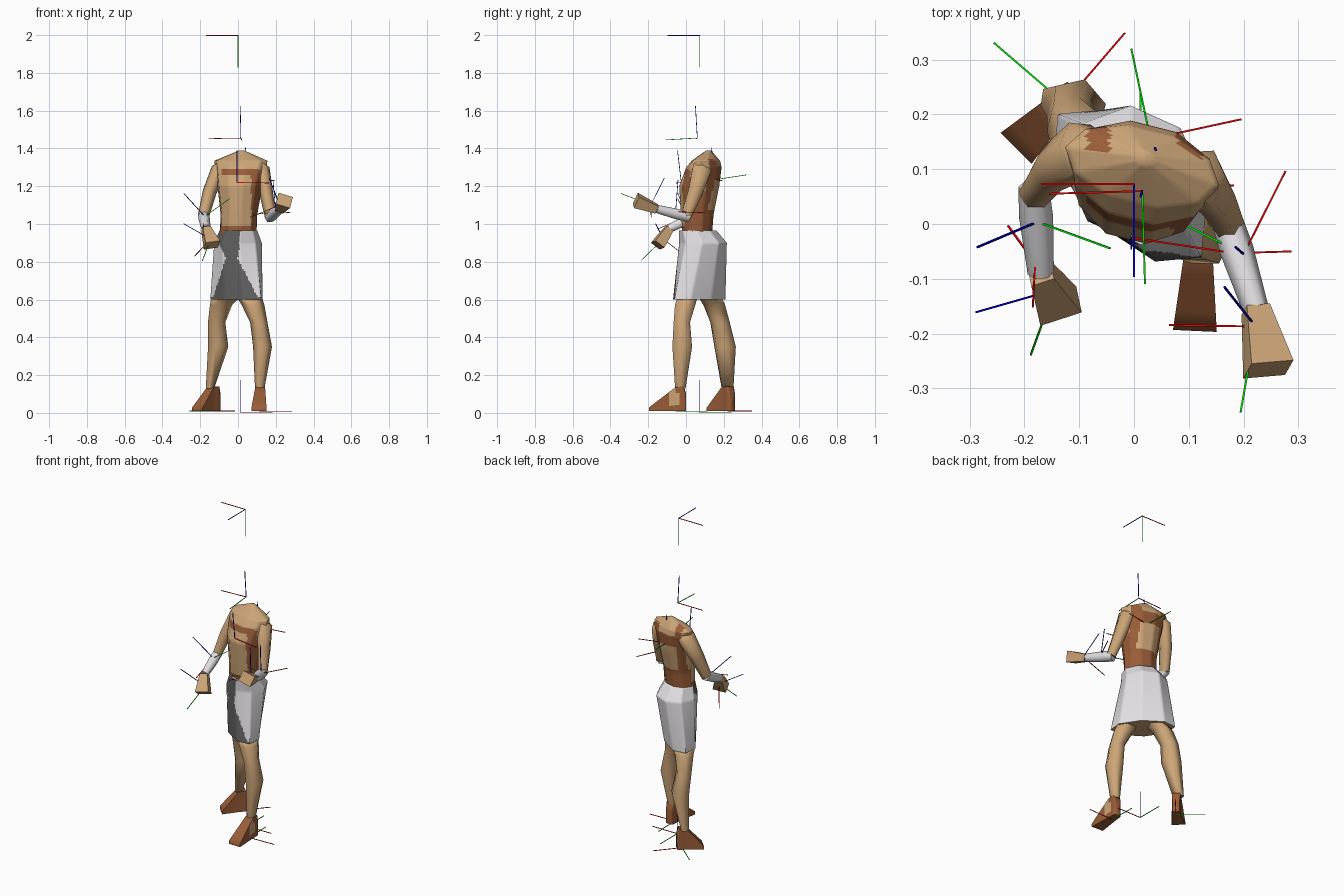
import bpy, bmesh, math
from mathutils import Vector

if "Cube" in bpy.data.objects:
    bpy.data.objects.remove(bpy.data.objects["Cube"])

COLOURS = {
    "tan_skin": (0.60, 0.375, 0.185), "brown": (0.32, 0.11, 0.04),
    "white_cloth": (0.76, 0.74, 0.76), "dark_grey": (0.12, 0.12, 0.12),
    "red": (0.8, 0.0, 0.0), "green": (0.0, 0.8, 0.0), "blue": (0.0, 0.0, 0.8),
}
MATS = []
for cname, c in COLOURS.items():
    m = bpy.data.materials.new(cname)
    m.diffuse_color = (*c, 1)
    m.use_nodes = True
    m.node_tree.nodes["Principled BSDF"].inputs["Base Color"].default_value = m.diffuse_color
    MATS.append(m)
TAN, BROWN, WHITE, GREY, RED, GREEN, BLUE = range(7)


def finish(name, bm, rule, angle=75):
    """Turn a bmesh into an object coloured by a rule(centre, normal)."""
    bmesh.ops.recalc_face_normals(bm, faces=bm.faces)
    bm.normal_update()
    for f in bm.faces:
        f.material_index = rule(f.calc_center_median(), f.normal) if callable(rule) else rule
    me = bpy.data.meshes.new(name)
    bm.to_mesh(me)
    bm.free()
    for m in MATS:
        me.materials.append(m)
    ob = bpy.data.objects.new(name, me)
    bpy.context.collection.objects.link(ob)
    bpy.ops.object.select_all(action='DESELECT')
    ob.select_set(True)
    bpy.context.view_layer.objects.active = ob
    bpy.ops.object.shade_smooth_by_angle(angle=math.radians(angle))
    return ob


def loft(name, sections, rule, n=6, u=(1, 0, 0), d=(0, 0, 1), rows=1, cols=1):
    """Skin sections (x, y, z, half width, half depth); rows/cols split the flat facets."""
    d = Vector(d).normalized()
    u = Vector(u)
    u = (u - d * u.dot(d)).normalized()
    v = d.cross(u)
    off, k = (math.pi / 4, math.sqrt(2)) if n == 4 else (0, 1)
    bm = bmesh.new()
    rings = []
    for i, a in enumerate(sections):
        last = i == len(sections) - 1
        b = a if last else sections[i + 1]
        for r in range(1 if last else rows):
            x, y, z, ra, rb = (p + (q - p) * r / rows for p, q in zip(a, b))
            corner = [Vector((x, y, z)) + u * math.cos(off + math.tau * j / n) * ra * k
                      + v * math.sin(off + math.tau * j / n) * rb * k for j in range(n)]
            rings.append([bm.verts.new(corner[j].lerp(corner[(j + 1) % n], s / cols))
                          for j in range(n) for s in range(cols)])
    for p, q in zip(rings, rings[1:]):
        for j in range(len(p)):
            t = (j + 1) % len(p)
            bm.faces.new((p[j], p[t], q[t], q[j]))
    bm.faces.new(rings[0])
    bm.faces.new(rings[-1])
    return finish(name, bm, rule)


# Torso: waist band, chest stripe, side strip and back straps
def torso_rule(c, n):
    x, z = c.x, c.z
    if n.y < 0.15:                                    # front
        band = z < 0.995
        chest = 1.26 < z < 1.295 and -0.085 < x < 0.11
        side = 0.07 < x < 0.118 and z < 1.28
        return BROWN if band or chest or side else TAN
    band = z < 1.07
    yoke = 1.235 < z < 1.305 and -0.1 < x < 0.13
    strap = (-0.085 < x < -0.045 and z < 1.365) or (0.08 < x < 0.125 and z < 1.345)
    return BROWN if band or yoke or strap else TAN


loft("torso", [(0.0, 0.06, 0.93, 0.10, 0.075), (0.005, 0.06, 1.05, 0.10, 0.085),
               (0.01, 0.07, 1.20, 0.122, 0.105), (0.015, 0.095, 1.30, 0.14, 0.09),
               (0.015, 0.105, 1.335, 0.145, 0.07), (0.02, 0.12, 1.39, 0.012, 0.012)],
     torso_rule, n=10, u=(1, -0.25, 0), rows=12, cols=6)


# Skirt with a dark hourglass panel on the front, its hem stretched along the stride
def skirt_rule(c, n):
    if n.z < -0.9:
        return TAN
    if n.y > -0.1:
        return WHITE
    t = (c.z - 0.6) / 0.36
    if t > 0.6:
        s = (t - 0.6) / 0.4
        lo, hi = -0.065 - 0.06 * s, 0.0 + 0.015 * s
    else:
        s = 1 - t / 0.6
        lo, hi = -0.065 - 0.07 * s, 0.0 + 0.11 * s
    return GREY if lo < c.x < hi or t < 0.04 else WHITE


loft("skirt", [(-0.008, 0.07, 0.60, 0.185, 0.092), (0.0, 0.09, 0.90, 0.132, 0.12),
               (0.002, 0.062, 0.965, 0.11, 0.09)],
     skirt_rule, n=8, u=(1, -1, 0), rows=24, cols=10)

# Legs
loft("left_leg", [(-0.07, 0.132, 0.603, 0.075, 0.062), (-0.09, 0.15, 0.57, 0.06, 0.06),
                  (-0.113, 0.18, 0.48, 0.047, 0.055), (-0.105, 0.207, 0.35, 0.055, 0.06),
                  (-0.148, 0.22, 0.13, 0.023, 0.034)], TAN, u=(0.9, 0.2, 0))
loft("right_leg", [(0.065, 0.005, 0.603, 0.065, 0.062), (0.08, -0.005, 0.57, 0.06, 0.062),
                   (0.11, -0.022, 0.48, 0.046, 0.05), (0.13, -0.02, 0.35, 0.05, 0.06),
                   (0.115, -0.03, 0.13, 0.025, 0.032)], TAN)


# Feet: tall narrow heel sloping to a wide low toe, with a pale patch on the instep
def foot(name, heel, toe, patch):
    h, t = Vector(heel), Vector(toe)
    d = (t - h).normalized()
    a = h + d * 0.055
    loft(name, [(h.x, h.y, 0.055, 0.02, 0.045), (h.x + d.x * .012, h.y + d.y * .012, 0.075, 0.024, 0.065),
                (a.x, a.y, 0.073, 0.026, 0.063), (t.x, t.y, 0.019, 0.040, 0.009)],
         lambda c, n: TAN if patch and n.x > 0.4 and 0.05 < c.z < 0.11 and -0.08 < c.y < -0.03 else BROWN,
         n=4, u=(-d.y, d.x, 0), d=d, rows=4, cols=4)


foot("left_foot", (-0.107, 0.245, 0), (-0.215, 0.138, 0), False)
foot("right_foot", (0.12, 0.0, 0), (0.111, -0.195, 0), True)


# Arms: rounded shoulder, upper arm, white cuff, flaring hand
def arm(side, shoulder, mid, elbow, wrist, tip, hand_u, hand_w, hand_h):
    s, m, e, w, t = map(Vector, (shoulder, mid, elbow, wrist, tip))
    cap = Vector((s.x * 0.7, s.y, s.z + 0.035))
    loft(side + "_upper_arm", [(*cap, 0.02, 0.035), (*s, 0.042, 0.058), (*m, 0.037, 0.045),
                               (*e, 0.03, 0.032)], TAN, u=(1, 0, 0), d=e - s)
    loft(side + "_cuff", [(*(e - (w - e) * 0.1), 0.028, 0.03), (*e.lerp(w, 0.3), 0.031, 0.032),
                          (*w, 0.024, 0.025)], WHITE, u=(1, 0, 0), d=w - e)
    loft(side + "_hand", [(*w, 0.022, 0.021), (*w.lerp(t, 0.5), 0.031, 0.027),
                          (*t, hand_w, hand_h)], TAN, n=4, u=hand_u, d=t - w)


arm("left", (-0.098, 0.135, 1.295), (-0.15, 0.1, 1.17), (-0.182, 0.055, 1.045),
    (-0.17, -0.09, 0.975), (-0.138, -0.15, 0.888), (0.8, 0.4, 0.3), 0.040, 0.03)
arm("right", (0.125, 0.085, 1.295), (0.148, 0.05, 1.17), (0.172, 0.0, 1.04),
    (0.222, -0.155, 1.08), (0.245, -0.265, 1.125), (0.9, 0.35, -0.4), 0.040, 0.033)


# Thin red, green and blue direction markers at the joints, red square to the other two
def marker(name, origin, green, blue):
    o = Vector(origin)
    g, b = (Vector(green) - o).normalized(), (Vector(blue) - o).normalized()
    for label, d, mat in (("red", g.cross(b).normalized(), RED), ("green", g, GREEN), ("blue", b, BLUE)):
        u = (0, 1, 0) if abs(d.x) > 0.7 else (1, 0, 0)
        loft(f"{name}_marker_{label}", [(*o, 0.0017, 0.0017), (*(o + d * 0.17), 0.0017, 0.0017)],
             mat, n=4, u=u, d=d)


marker("crown", (0, 0.073, 1.998), (0, 0.073, 1), (0, -1, 1.998))
marker("neck", (0.015, 0.06, 1.455), (0.02, -0.11, 1.445), (0.012, 0.05, 1.625))
marker("ground", (0.012, 0.07, 0.004), (0.012, 1, 0.004), (0.012, 0.07, 1))
marker("back", (0.03, 0.155, 1.235), (-0.005, 0.32, 1.26), (0.04, 0.135, 1.405))
marker("chest", (-0.005, -0.025, 1.22), (0.02, 0.14, 1.23), (-0.005, -0.045, 1.39))
marker("left_foot", (-0.127, 0.22, 0.01), (-0.255, 0.33, 0.01), (-0.127, 0.22, 0.18))
marker("right_foot", (0.117, -0.055, 0.008), (0.112, 0.115, 0.008), (0.117, -0.055, 0.17))
marker("left_elbow", (-0.176, 0.004, 1.04), (-0.05, -0.042, 1.13), (-0.285, -0.042, 1.16))
marker("left_wrist", (-0.145, -0.12, 0.92), (-0.187, -0.235, 0.81), (-0.285, -0.16, 1.0))
marker("right_elbow", (0.2, -0.055, 1.065), (0.05, 0.02, 1.045), (0.185, -0.042, 1.235))
marker("right_wrist", (0.222, -0.187, 1.1), (0.195, -0.34, 1.16), (0.165, -0.115, 1.243))
